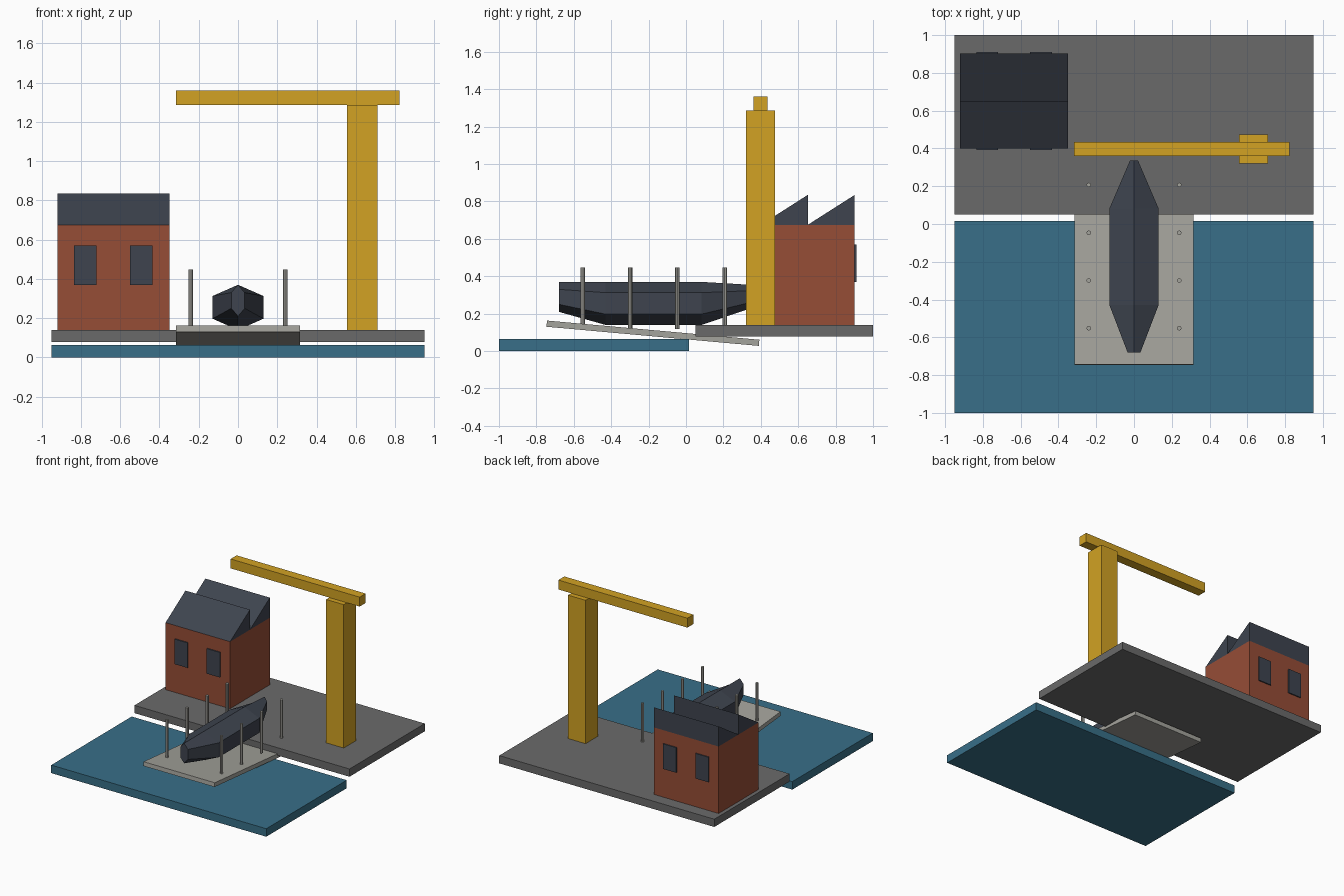
import bpy
import bmesh
import math

cube = bpy.data.objects.get("Cube")
if cube:
    bpy.data.objects.remove(cube, do_unlink=True)


def material(name, r, g, b):
    """Flat colour given as 0-255 display values, stored as linear."""
    lin = [((c / 255 + 0.055) / 1.055) ** 2.4 for c in (r, g, b)] + [1.0]
    mat = bpy.data.materials.new(name)
    mat.use_nodes = True
    mat.diffuse_color = lin
    bsdf = next(n for n in mat.node_tree.nodes if n.type == "BSDF_PRINCIPLED")
    bsdf.inputs["Base Color"].default_value = lin
    return mat


WATER = material("water_blue", 56, 111, 136)
QUAY = material("quay_grey", 106, 106, 106)
CONCRETE = material("pale_concrete", 164, 163, 156)
BRICK = material("red_brick", 150, 77, 54)
SLATE = material("dark_slate", 62, 68, 79)
YELLOW = material("crane_yellow", 210, 162, 35)


def add_mesh(name, bm, mat):
    bmesh.ops.recalc_face_normals(bm, faces=bm.faces)
    mesh = bpy.data.meshes.new(name)
    bm.to_mesh(mesh)
    bm.free()
    mesh.materials.append(mat)
    obj = bpy.data.objects.new(name, mesh)
    bpy.context.collection.objects.link(obj)
    return obj


def box(name, mat, x, y, z):
    """Box from (min, max) ranges, with its origin at its centre."""
    bm = bmesh.new()
    bmesh.ops.create_cube(bm, size=1)
    bmesh.ops.scale(bm, vec=[r[1] - r[0] for r in (x, y, z)], verts=bm.verts)
    obj = add_mesh(name, bm, mat)
    obj.location = [sum(r) / 2 for r in (x, y, z)]
    return obj


def loft(name, mat, rings):
    """Skin a list of matching closed rings and cap both ends."""
    bm = bmesh.new()
    loops = [[bm.verts.new(p) for p in ring] for ring in rings]
    n = len(loops[0])
    for a, b in zip(loops, loops[1:]):
        for i in range(n):
            j = (i + 1) % n
            bm.faces.new((a[i], a[j], b[j], b[i]))
    bm.faces.new(loops[0])
    bm.faces.new(loops[-1])
    return add_mesh(name, bm, mat)


# Ground: water basin, quay and tilted slipway
box("water", WATER, (-0.95, 0.95), (-1, 0.015), (0, 0.064))
box("quay", QUAY, (-0.95, 0.95), (0.05, 1), (0.078, 0.14))
slipway = box("slipway", CONCRETE, (-0.315, 0.315), (-0.747, 0.393), (0.079, 0.112))
slipway.rotation_euler.x = math.radians(-5.15)

# Brick workshop with a sawtooth roof
WX, WY = (-0.92, -0.35), (0.4, 0.902)
EAVES, RIDGE = 0.675, 0.835
box("workshop_walls", BRICK, WX, WY, (0.14, EAVES))
half = (WY[1] - WY[0]) / 2
for i in range(2):
    y0 = WY[0] + i * half
    profile = [(y0, EAVES), (y0 + half, EAVES), (y0 + half, RIDGE)]
    loft(f"roof_tooth_{i + 1}", SLATE, [[(x, y, z) for y, z in profile] for x in WX])

# Windows as thin plates on the front and back walls
for side, y in (("front", WY[0] - 0.009), ("back", WY[1])):
    for i, x in enumerate((-0.835, -0.55)):
        box(f"{side}_window_{i + 1}", SLATE, (x, x + 0.115), (y, y + 0.009), (0.37, 0.57))

# Crane
box("crane_tower", YELLOW, (0.555, 0.71), (0.32, 0.475), (0.14, 1.285))
box("crane_boom", YELLOW, (-0.317, 0.823), (0.36, 0.435), (1.285, 1.36))


# Six-sided boat hull: stations of y, half width, centre height, half height
def hull_ring(y, width, centre, height):
    ring = []
    for k in range(6):
        a = math.radians(90 + 60 * k)
        ring.append((width * math.cos(a) / math.cos(math.pi / 6), y, centre + height * math.sin(a)))
    return ring


stations = [(-0.68, 0.034, 0.29, 0.08), (-0.43, 0.13, 0.255, 0.115),
            (0.083, 0.13, 0.255, 0.115), (0.335, 0.022, 0.29, 0.065)]
loft("boat_hull", SLATE, [hull_ring(*s) for s in stations])

# Guide posts along both sides of the slipway
for side, x in (("left", 0.24), ("right", -0.24)):
    for i in range(4):
        bm = bmesh.new()
        bmesh.ops.create_cone(bm, cap_ends=True, segments=8, radius1=0.012, radius2=0.012, depth=0.33)
        post = add_mesh(f"{side}_post_{i + 1}", bm, CONCRETE)
        post.location = (x, -0.552 + 0.253 * i, 0.282)
